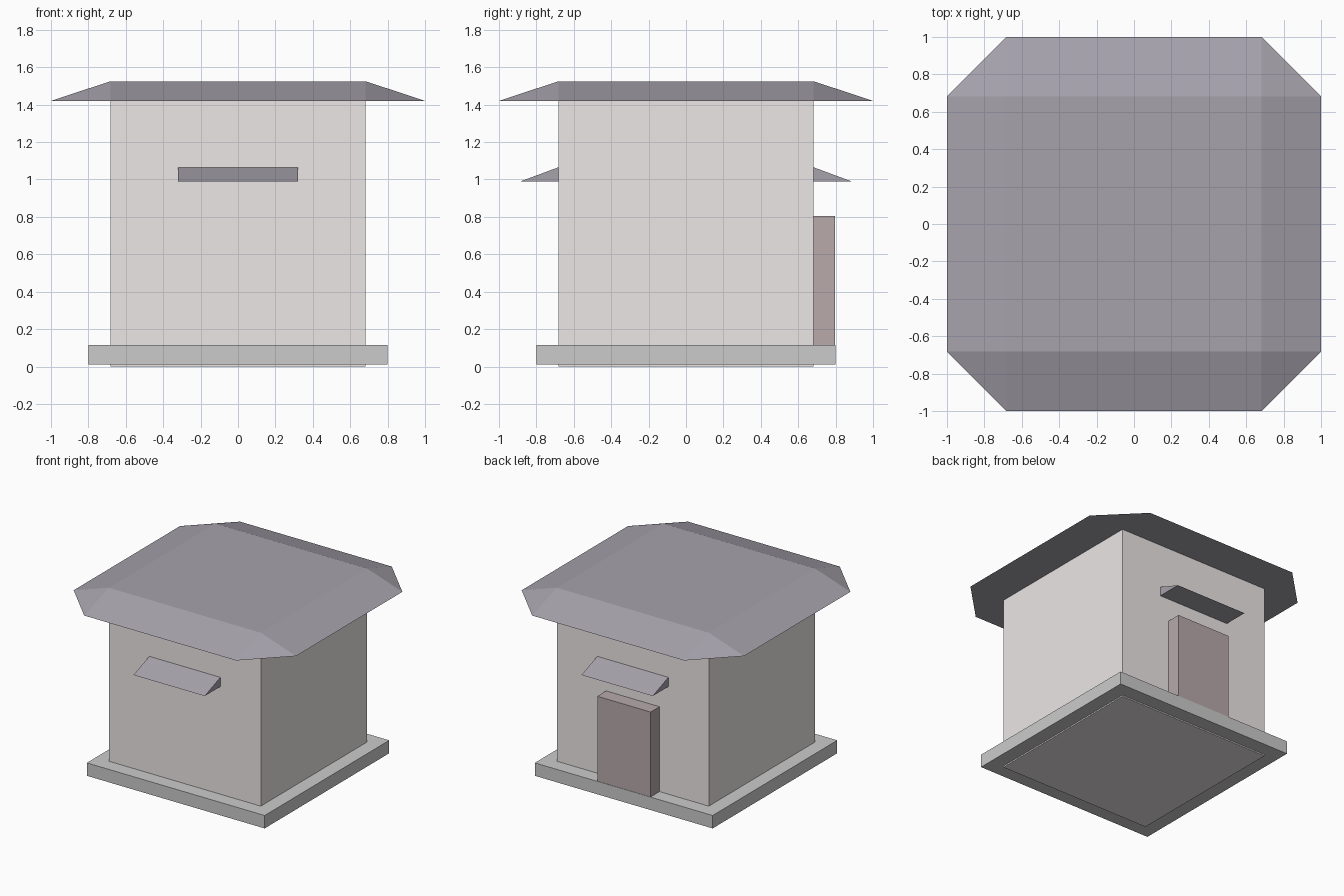
import bpy, bmesh

if "Cube" in bpy.data.objects:
    bpy.data.objects.remove(bpy.data.objects["Cube"])


def material(name, rgb):
    m = bpy.data.materials.new(name)
    m.diffuse_color = (*rgb, 1)
    m.use_nodes = True
    m.node_tree.nodes["Principled BSDF"].inputs["Base Color"].default_value = m.diffuse_color
    return m


WALL = material("plaster", (0.84, 0.80, 0.79))
ROOF = material("slate", (0.38, 0.36, 0.41))
DOOR = material("dark_wood", (0.48, 0.40, 0.41))


def hull(name, points, mat=None):
    """Flat-faced convex solid around the given points."""
    bm = bmesh.new()
    for p in points:
        bm.verts.new(p)
    bmesh.ops.convex_hull(bm, input=bm.verts)
    bmesh.ops.dissolve_limit(bm, angle_limit=0.01, verts=bm.verts, edges=bm.edges)
    bmesh.ops.recalc_face_normals(bm, faces=bm.faces)
    mesh = bpy.data.meshes.new(name)
    bm.to_mesh(mesh)
    bm.free()
    if mat:
        mesh.materials.append(mat)
    ob = bpy.data.objects.new(name, mesh)
    bpy.context.collection.objects.link(ob)
    return ob


def box(name, xs, ys, zs, mat=None):
    return hull(name, [(x, y, z) for x in xs for y in ys for z in zs], mat)


W = 0.683            # half width of the walls
SIDES = (-1, 1)

# Plinth and walls
box("base_slab", (-0.8, 0.8), (-0.8, 0.8), (0.01, 0.115))
box("walls", (-W, W), (-W, W), (0, 1.43), WALL)

# Roof: square flat top sloping out to eight-sided eaves
roof = []
for sx in SIDES:
    for sy in SIDES:
        roof += [(sx * W, sy * W, 1.525), (sx, sy * W, 1.42), (sx * W, sy, 1.42)]
hull("roof", roof, ROOF)

# Wedge awnings on the front and back walls
for side, name in ((-1, "front_awning"), (1, "back_awning")):
    profile = [(W, 1.065), (W, 0.99), (0.885, 0.99)]
    hull(name, [(x, side * y, z) for x in (-0.32, 0.32) for y, z in profile], ROOF)

# Back door
box("back_door", (-0.24, 0.24), (W, 0.797), (0.115, 0.805), DOOR)
